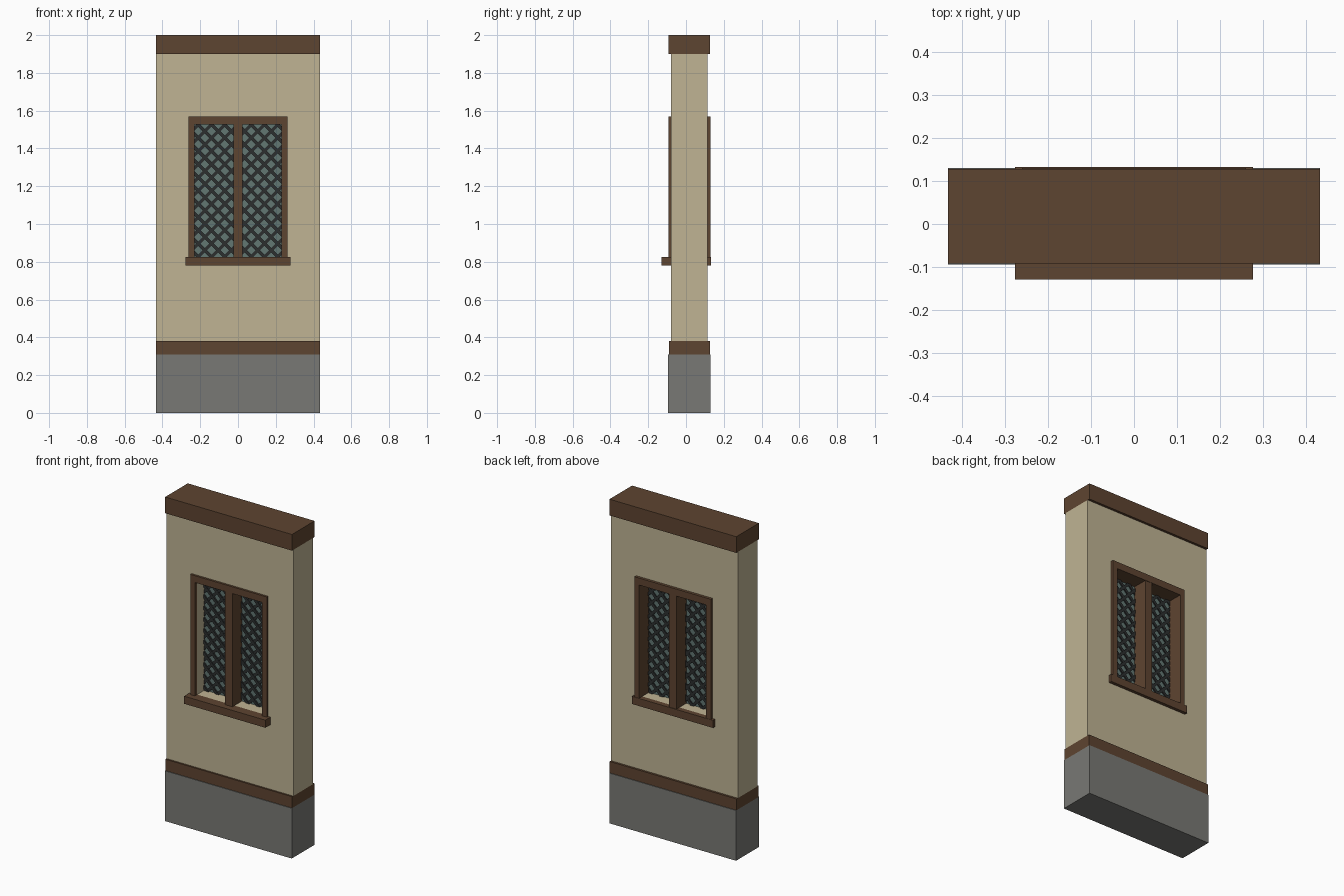
import bpy, bmesh, math
from mathutils import Vector, Matrix

if "Cube" in bpy.data.objects:
    bpy.data.objects.remove(bpy.data.objects["Cube"])


def material(name, rgb):
    m = bpy.data.materials.new(name)
    m.diffuse_color = (*[(c / 255) ** 2.2 for c in rgb], 1)
    m.use_nodes = True
    m.node_tree.nodes["Principled BSDF"].inputs["Base Color"].default_value = m.diffuse_color
    return m


PLASTER = material("plaster", (190, 178, 146))
WOOD = material("dark_wood", (94, 70, 52))
STONE = material("stone", (120, 120, 116))
GLASS = material("glass", (98, 118, 114))
LEAD = material("lead", (48, 50, 50))


def finish(name, bm, mat):
    bmesh.ops.recalc_face_normals(bm, faces=bm.faces)
    me = bpy.data.meshes.new(name)
    bm.to_mesh(me)
    bm.free()
    me.materials.append(mat)
    ob = bpy.data.objects.new(name, me)
    bpy.context.collection.objects.link(ob)
    return ob


def add_box(bm, x0, x1, y0, y1, z0, z1):
    size = Vector((x1 - x0, y1 - y0, z1 - z0))
    mid = Vector((x0 + x1, y0 + y1, z0 + z1)) / 2
    bmesh.ops.create_cube(bm, size=1, matrix=Matrix.Translation(mid) @ Matrix.Diagonal((*size, 1)))


def box(name, mat, *bounds):
    bm = bmesh.new()
    add_box(bm, *bounds)
    return finish(name, bm, mat)


def ring(name, mat, outer, inner, y0, y1):
    """Rectangular slab with a rectangular hole; rects are x0, x1, z0, z1."""
    bm = bmesh.new()

    def loop(r, y):
        return [bm.verts.new((x, y, z)) for x, z in
                ((r[0], r[2]), (r[1], r[2]), (r[1], r[3]), (r[0], r[3]))]
    loops = [loop(outer, y0), loop(outer, y1), loop(inner, y1), loop(inner, y0)]
    for a, b in zip(loops, loops[1:] + loops[:1]):
        for i in range(4):
            j = (i + 1) % 4
            bm.faces.new((a[i], a[j], b[j], b[i]))
    return finish(name, bm, mat)


W = 0.433                                  # half width of the wall
OX, OZ0, OZ1 = 0.23, 0.826, 1.526          # window opening
MID = 0.018                                # middle of the wall thickness

# Wall courses
box("stone_base", STONE, -W, W, -0.094, 0.13, 0, 0.31)
box("lower_rail", WOOD, -W, W, -0.09, 0.126, 0.31, 0.38)
ring("plaster_wall", PLASTER, (-W, W, 0.38, 1.9), (-OX, OX, OZ0, OZ1), -0.079, 0.113)
box("top_beam", WOOD, -W, W, -0.092, 0.128, 1.9, 2.0)

# Window frames: shallow on the front, lining the reveal on the back
for side, y0, y1, s0, s1, inset in (("front", -0.092, -0.07, -0.129, -0.07, 0),
                                    ("back", MID, 0.13, 0.10, 0.132, 0.001)):
    bm = bmesh.new()
    for s in (-1, 1):
        a, b = sorted((s * (OX - inset), s * 0.261))
        add_box(bm, a, b, y0, y1, OZ0, 1.568)
    add_box(bm, -OX, OX, y0, y1, OZ1 - inset, 1.568)
    finish(side + "_frame", bm, WOOD)
    box(side + "_sill", WOOD, -0.277, 0.277, s0, s1, 0.779, OZ0)
box("mullion", WOOD, -0.025, 0.025, -0.09, 0.128, OZ0, OZ1)

# Glass and diamond lattice clipped to the opening
box("glass", GLASS, -OX, OX, MID - 0.015, MID + 0.015, OZ0, OZ1)
bm = bmesh.new()
STEP, ZC = 0.07, (OZ0 + OZ1) / 2
for s in (-1, 1):
    for k in range(-8, 9):
        m = (Matrix.Translation((0, MID, ZC + k * STEP)) @ Matrix.Rotation(s * math.pi / 4, 4, 'Y')
             @ Matrix.Diagonal((2, 0.046 + 0.002 * s, 0.017, 1)))
        bmesh.ops.create_cube(bm, size=1, matrix=m)
for co, no in (((OX, 0, 0), (1, 0, 0)), ((-OX, 0, 0), (-1, 0, 0)),
               ((0, 0, OZ1), (0, 0, 1)), ((0, 0, OZ0), (0, 0, -1))):
    bmesh.ops.bisect_plane(bm, geom=bm.verts[:] + bm.edges[:] + bm.faces[:],
                           plane_co=co, plane_no=no, clear_outer=True)
finish("lattice", bm, LEAD)
